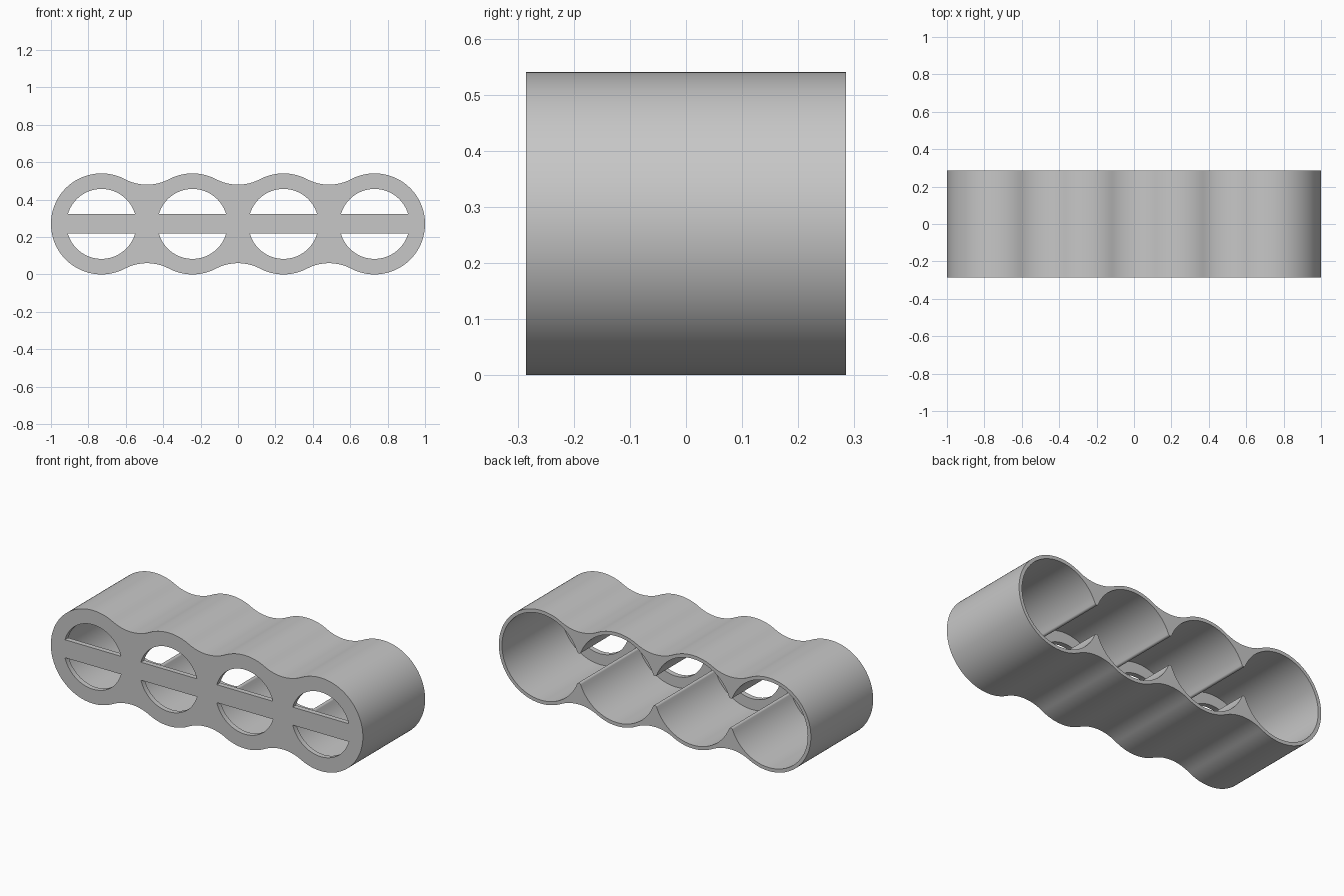
import bpy
import bmesh
from math import acos, asin, cos, sin, pi

COUNT = 4                 # wells in the row
R_OUT = 0.27              # outer lobe radius, also the axis height
HALF = (1 - R_OUT) / 3    # half the distance between wells
R_IN, R_WINDOW = 0.25, 0.187
FRONT, BACK, PLATE = -0.285, 0.285, 0.03
BAR = 0.052               # half height of the crossbar
CENTRES = [(2 * i - COUNT + 1) * HALF for i in range(COUNT)]

cube = bpy.data.objects.get("Cube")
if cube:
    bpy.data.objects.remove(cube, do_unlink=True)


def arc(cx, cz, r, start, end, steps):
    return [(cx + r * cos(start + (end - start) * k / steps),
             cz + r * sin(start + (end - start) * k / steps))
            for k in range(steps + 1)]


def lobed_profile(r, fillet):
    """Row of circles blended together by tangent fillets."""
    beta = acos(HALF / (r + fillet))
    top = []
    for i, c in enumerate(CENTRES):
        last = i == COUNT - 1
        top += arc(c, 0, r, pi if i == 0 else pi - beta, 0 if last else beta, 40)
        if not last:
            top += arc(c + HALF, (r + fillet) * sin(beta), fillet,
                       pi + beta, 2 * pi - beta, 16)[1:-1]
    return top + [(x, -z) for x, z in reversed(top[1:-1])]


def prism(name, profiles, y0, y1):
    """Extrude closed x-z profiles along y."""
    bm = bmesh.new()
    for points in profiles:
        face = bm.faces.new([bm.verts.new((x, y0, z + R_OUT)) for x, z in points])
        moved = bmesh.ops.extrude_face_region(bm, geom=[face], use_keep_orig=True)
        verts = [g for g in moved["geom"] if isinstance(g, bmesh.types.BMVert)]
        bmesh.ops.translate(bm, verts=verts, vec=(0, y1 - y0, 0))
    bmesh.ops.recalc_face_normals(bm, faces=bm.faces)
    mesh = bpy.data.meshes.new(name)
    bm.to_mesh(mesh)
    bm.free()
    obj = bpy.data.objects.new(name, mesh)
    bpy.context.collection.objects.link(obj)
    return obj


def cut(target, cutter):
    cutter.hide_render = True
    mod = target.modifiers.new("cut", "BOOLEAN")
    mod.operation, mod.solver, mod.object = "DIFFERENCE", "EXACT", cutter
    bpy.context.view_layer.objects.active = target
    bpy.ops.object.modifier_apply(modifier=mod.name)
    bpy.data.objects.remove(cutter, do_unlink=True)


# Outer body
holder = prism("holder_body", [lobed_profile(R_OUT, 0.253)], FRONT, BACK)

# Joined wells, open at the back
cut(holder, prism("well_cutter", [lobed_profile(R_IN, 0.012)],
                  FRONT + PLATE, BACK + 0.1))

# Half-round windows above and below the crossbar
edge = asin(BAR / R_WINDOW)
windows = [arc(c, 0, R_WINDOW, edge + turn, pi - edge + turn, 40)
           for c in CENTRES for turn in (0, pi)]
cut(holder, prism("window_cutter", windows, FRONT - 0.1, FRONT + PLATE + 0.1))

# Plain grey plastic
grey = bpy.data.materials.new("grey_plastic")
grey.use_nodes = True
colour = (0.57, 0.57, 0.57, 1)
grey.diffuse_color = colour
grey.node_tree.nodes["Principled BSDF"].inputs["Base Color"].default_value = colour
holder.data.materials.clear()
holder.data.materials.append(grey)

bpy.ops.object.select_all(action="DESELECT")
holder.select_set(True)
bpy.context.view_layer.objects.active = holder
bpy.ops.object.shade_smooth_by_angle(angle=pi / 6)
